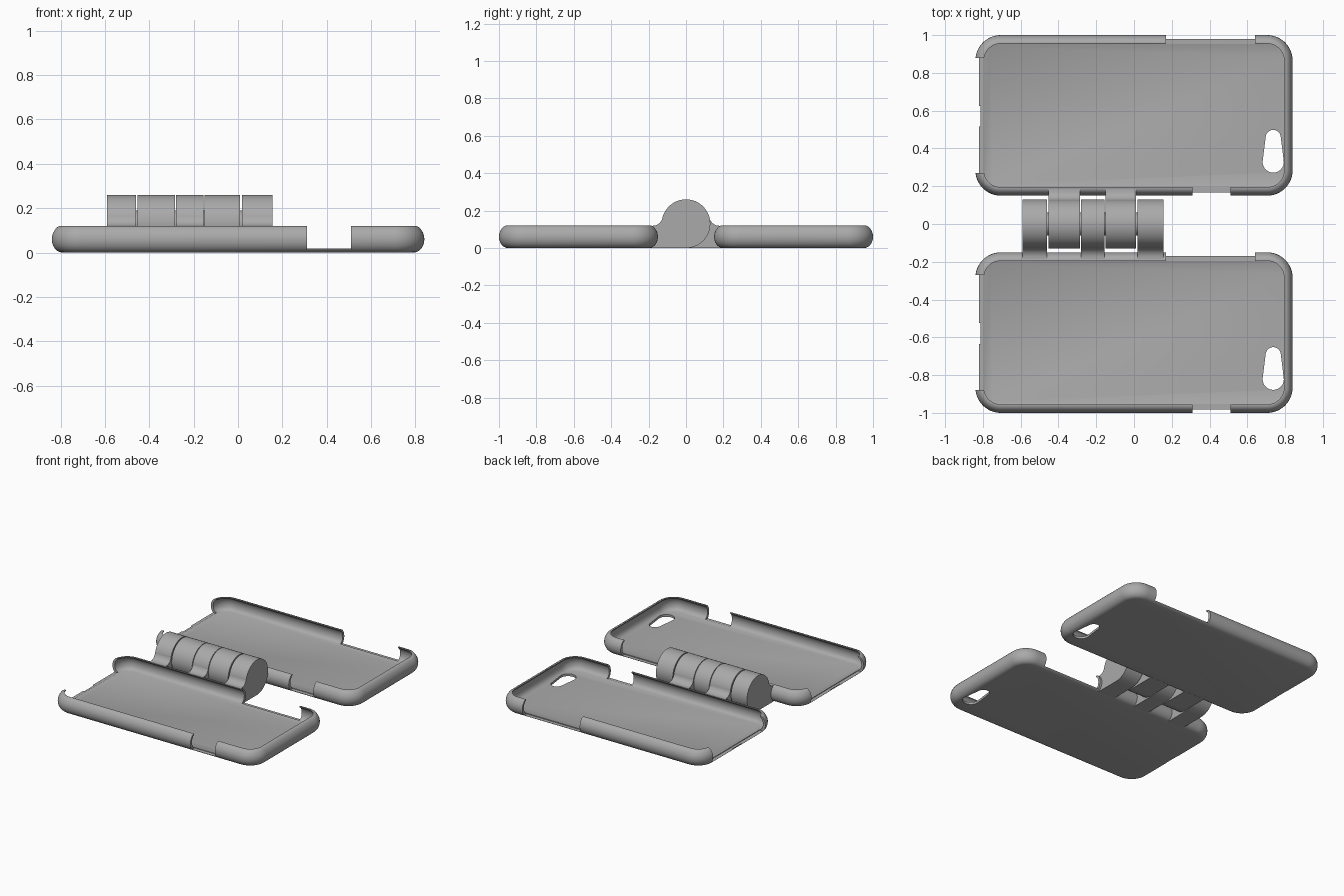
import bpy, bmesh, math

if "Cube" in bpy.data.objects:
    bpy.data.objects.remove(bpy.data.objects["Cube"])

grey = bpy.data.materials.new("plain grey")
grey.diffuse_color = (0.40, 0.40, 0.40, 1)
grey.use_nodes = True
grey.node_tree.nodes["Principled BSDF"].inputs["Base Color"].default_value = grey.diffuse_color


def make_object(name, bm):
    bmesh.ops.recalc_face_normals(bm, faces=bm.faces)
    mesh = bpy.data.meshes.new(name)
    bm.to_mesh(mesh)
    bm.free()
    obj = bpy.data.objects.new(name, mesh)
    mesh.materials.append(grey)
    bpy.context.collection.objects.link(obj)
    return obj


def smooth(obj, angle=35):
    bpy.ops.object.select_all(action='DESELECT')
    obj.select_set(True)
    bpy.context.view_layer.objects.active = obj
    bpy.ops.object.shade_smooth_by_angle(angle=math.radians(angle))


def prism(name, outline, axis, lo, hi):
    """Extrude a 2D outline along z (outline is x,y) or x (outline is y,z)."""
    bm = bmesh.new()
    rings = []
    for t in (lo, hi):
        pts = [(a, b, t) if axis == 'z' else (t, a, b) for a, b in outline]
        rings.append([bm.verts.new(p) for p in pts])
    n = len(outline)
    for i in range(n):
        j = (i + 1) % n
        bm.faces.new((rings[0][i], rings[0][j], rings[1][j], rings[1][i]))
    bm.faces.new(rings[0])
    bm.faces.new(rings[1])
    return make_object(name, bm)


def box(x0, x1, y0, y1, z0, z1):
    return prism("cutter", [(x0, y0), (x1, y0), (x1, y1), (x0, y1)], 'z', z0, z1)


def arc(cx, cy, r, a0, a1, n):
    return [(cx + r * math.cos(math.radians(a0 + (a1 - a0) * i / n)),
             cy + r * math.sin(math.radians(a0 + (a1 - a0) * i / n))) for i in range(n + 1)]


def cut(obj, cutter):
    mod = obj.modifiers.new("cut", 'BOOLEAN')
    mod.operation, mod.solver, mod.object = 'DIFFERENCE', 'EXACT', cutter
    bpy.context.view_layer.objects.active = obj
    bpy.ops.object.modifier_apply(modifier=mod.name)
    bpy.data.objects.remove(cutter)


# Case: rounded-rectangle loops stacked by (inset, height), outside then inside
HX, HY, R, H = 0.84, 0.425, 0.135, 0.12


def case_loop(inset):
    pts = []
    for k, (sx, sy) in enumerate(((1, 1), (-1, 1), (-1, -1), (1, -1))):
        pts += arc(sx * (HX - R), sy * (HY - R), R - inset, 90 * k, 90 * k + 90, 12)
    return pts


def build_case(name, cy):
    outer = [(0.06 - 0.06 * math.sin(math.radians(a)), 0.06 - 0.06 * math.cos(math.radians(a)))
             for a in range(0, 140, 15)]
    outer = [(d * 0.8, z) for d, z in outer] + [(0.022, 0.113), (0.036, 0.12), (0.045, 0.12)]
    inner = [(0.045, 0.113), (0.034, 0.106), (0.024, 0.092), (0.019, 0.065),
             (0.024, 0.038), (0.034, 0.024), (0.048, 0.017)]
    bm = bmesh.new()
    rings = [[bm.verts.new((x, y + cy, z)) for x, y in case_loop(d)] for d, z in outer + inner]
    n = len(rings[0])
    for a, b in zip(rings, rings[1:]):
        for i in range(n):
            j = (i + 1) % n
            bm.faces.new((a[i], a[j], b[j], b[i]))
    bm.faces.new(rings[0])
    bm.faces.new(rings[-1])
    case = make_object(name, bm)
    # side button and switch openings
    cut(case, box(0.17, 0.64, cy + HY - 0.047, cy + 0.6, 0.012, 0.3))
    cut(case, box(0.31, 0.51, cy - 0.6, cy - HY + 0.047, 0.014, 0.3))
    # open end with a deeper notch in the middle
    cut(case, box(-1, -HX + 0.047, cy - 0.305, cy + 0.305, 0.013, 0.3))
    cut(case, box(-1, -HX + 0.028, cy - 0.06, cy + 0.05, -0.1, 0.3))
    # camera opening, wide at the bottom
    hole = arc(0.737, cy - 0.247, 0.056, 172, 368, 20) + arc(0.737, cy - 0.117, 0.040, 8, 172, 16)
    cut(case, prism("cutter", hole, 'z', -0.1, 0.1))
    smooth(case)


build_case("rear_case", 0.575)
build_case("front_case", -0.575)

# Hinge: knuckles alternate between the two cases
RAD = 0.13
side = arc(0, RAD, RAD, -90, 166, 48)                      # barrel
side += arc(-0.178, 0.172, 0.053, -5, -85, 8)              # concave fillet to the case
side += [(-0.186, 0.119), (-0.165, 0.10), (-0.158, 0.06), (-0.165, 0.025), (-0.19, 0.0)]
spans = [(-0.59, -0.46), (-0.452, -0.285), (-0.28, -0.155), (-0.15, 0.01), (0.018, 0.155)]
for i, (x0, x1) in enumerate(spans):
    flip = 1 if i % 2 == 0 else -1
    smooth(prism(f"hinge_knuckle_{i + 1}", [(flip * y, z) for y, z in side], 'x', x0, x1))

# Hinge pin seen in the narrow gaps
smooth(prism("hinge_pin", arc(0, RAD, 0.06, 0, 350, 35), 'x', -0.58, 0.145))
